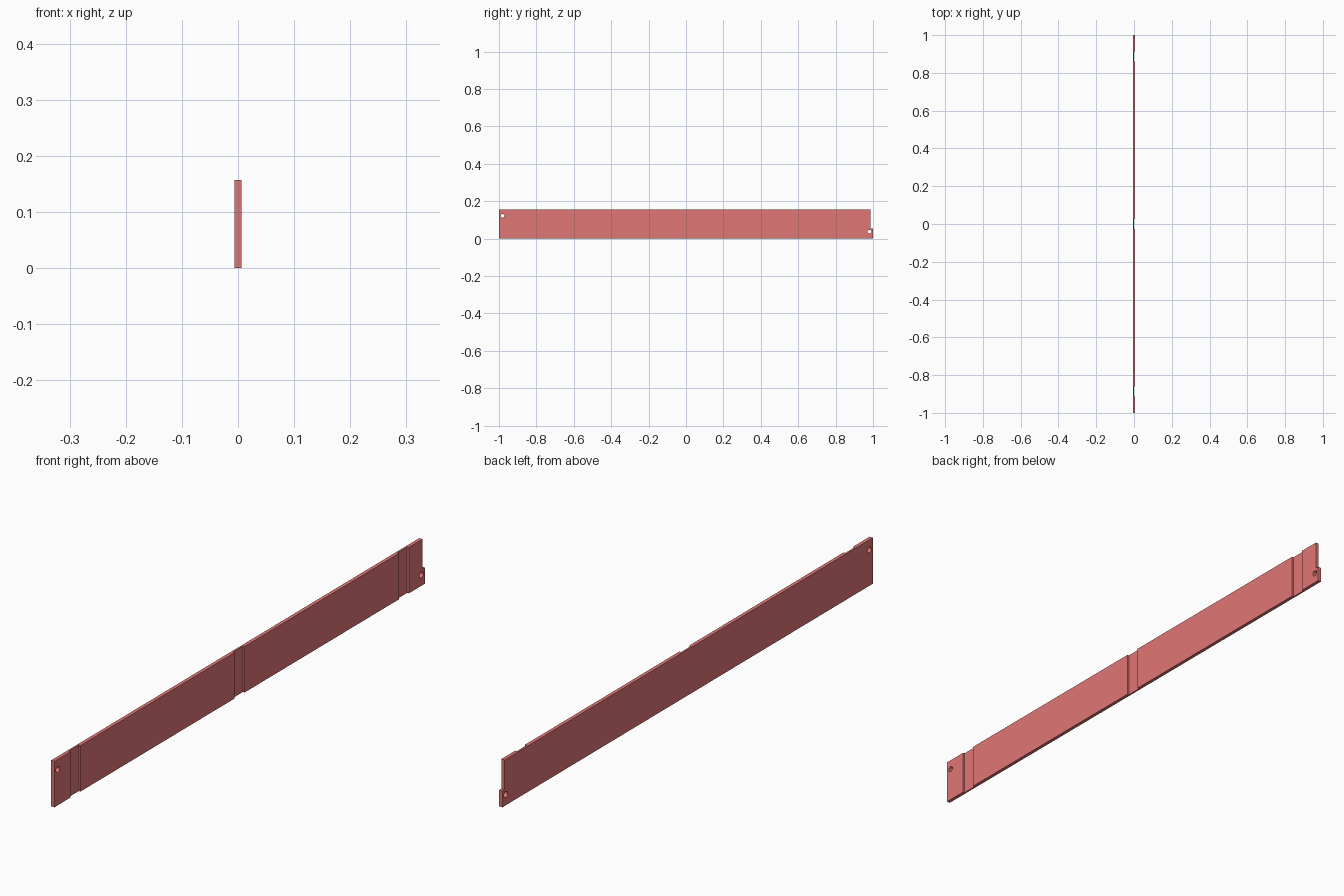
import bpy, bmesh, math

if "Cube" in bpy.data.objects:
    bpy.data.objects.remove(bpy.data.objects["Cube"])

T, H, L = 0.0125, 0.157, 1.0      # thickness, height, half length
GROOVE_W, NOTCH_Y, NOTCH_Z = 0.054, 0.987, 0.055
X = T / 2


def add_object(name, bm):
    bmesh.ops.recalc_face_normals(bm, faces=bm.faces)
    mesh = bpy.data.meshes.new(name)
    bm.to_mesh(mesh)
    bm.free()
    obj = bpy.data.objects.new(name, mesh)
    bpy.context.collection.objects.link(obj)
    return obj


def extruded(name, points, vec):
    bm = bmesh.new()
    face = bm.faces.new([bm.verts.new(p) for p in points])
    out = bmesh.ops.extrude_face_region(bm, geom=[face])
    verts = [v for v in out["geom"] if isinstance(v, bmesh.types.BMVert)]
    bmesh.ops.translate(bm, verts=verts, vec=vec)
    return add_object(name, bm)


def cut(target, cutter):
    mod = target.modifiers.new(cutter.name, 'BOOLEAN')
    mod.operation = 'DIFFERENCE'
    mod.solver = 'EXACT'
    mod.object = cutter
    cutter.hide_render = True
    cutter.hide_set(True)


# Board plan with three half-depth grooves in the +x side
plan = [(-X, -L), (X, -L)]
for c in (-0.886, 0.0, 0.886):
    a, b = c - GROOVE_W / 2, c + GROOVE_W / 2
    plan += [(X, a), (0, a), (0, b), (X, b)]
plan += [(X, L), (-X, L)]
board = extruded("board", [(x, y, 0) for x, y in plan], (0, 0, H))

# Step at the +y end that leaves a short tongue at the bottom
step = [(-0.05, NOTCH_Y, NOTCH_Z), (-0.05, 1.1, NOTCH_Z),
        (-0.05, 1.1, 0.3), (-0.05, NOTCH_Y, 0.3)]
cut(board, extruded("step_cutter", step, (0.1, 0, 0)))

# Pivot hole near each end
for i, (y, z) in enumerate([(-0.981, 0.122), (0.981, 0.037)]):
    ring = [(-0.05, y + 0.01 * math.cos(k * math.tau / 24),
             z + 0.01 * math.sin(k * math.tau / 24)) for k in range(24)]
    cut(board, extruded(f"hole_cutter_{i + 1}", ring, (0.1, 0, 0)))

# Red finish
red = bpy.data.materials.new("red")
red.diffuse_color = (0.75, 0.18, 0.18, 1)
red.use_nodes = True
red.node_tree.nodes["Principled BSDF"].inputs["Base Color"].default_value = red.diffuse_color
board.data.materials.append(red)
